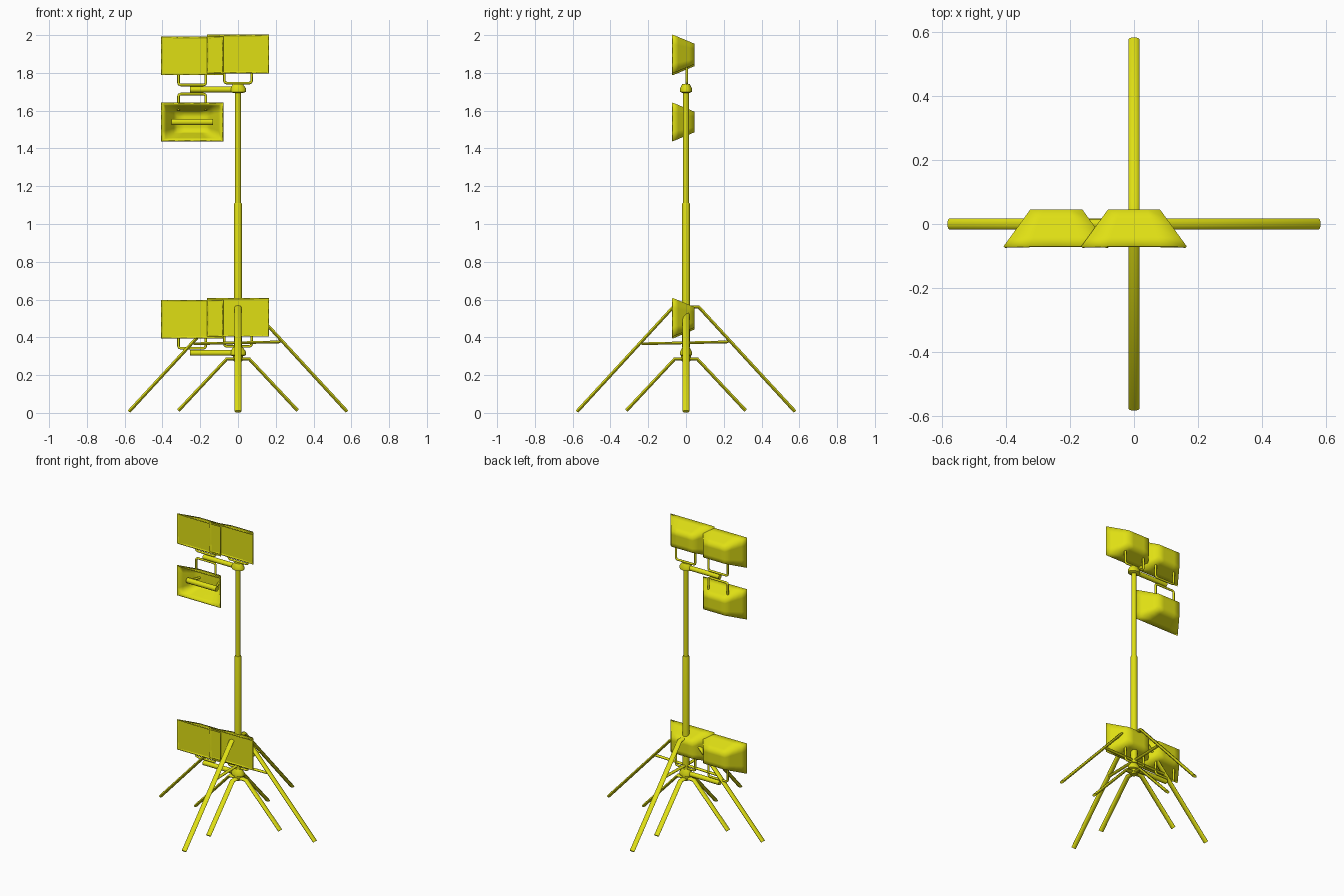
import bpy, bmesh, math
from mathutils import Matrix

cube = bpy.data.objects.get("Cube")
if cube:
    bpy.data.objects.remove(cube, do_unlink=True)

YELLOW = (0.74, 0.74, 0.007, 1)
paint = bpy.data.materials.new("yellow_paint")
paint.use_nodes = True
paint.diffuse_color = YELLOW
paint.node_tree.nodes["Principled BSDF"].inputs["Base Color"].default_value = YELLOW


def add(name, mesh, smooth_angle=None):
    ob = bpy.data.objects.new(name, mesh)
    bpy.context.collection.objects.link(ob)
    mesh.materials.clear()
    mesh.materials.append(paint)
    if smooth_angle:
        bpy.ops.object.select_all(action="DESELECT")
        ob.select_set(True)
        bpy.context.view_layer.objects.active = ob
        bpy.ops.object.shade_smooth_by_angle(angle=math.radians(smooth_angle))
    return ob


def tube(name, points, radius, flat=1.0, turn=0.0):
    """Round tube along a path, widened across y by flat, turned about z."""
    curve = bpy.data.curves.new(name, "CURVE")
    curve.dimensions = "3D"
    curve.bevel_depth = radius
    curve.bevel_resolution = 3
    curve.use_fill_caps = True
    line = curve.splines.new("POLY")
    line.points.add(len(points) - 1)
    for p, co in zip(line.points, points):
        p.co = (*co, 1)
    temp = bpy.data.objects.new(name + "_path", curve)
    mesh = bpy.data.meshes.new_from_object(temp)
    bpy.data.objects.remove(temp)
    mesh.transform(Matrix.Rotation(turn, 4, "Z") @ Matrix.Diagonal((1, flat, 1, 1)))
    return add(name, mesh, 50)


def lathe(name, profile, squash=1.0, sides=24):
    """Turned solid from (radius, z) rings."""
    bm = bmesh.new()
    rings = [[bm.verts.new((r * math.cos(a), squash * r * math.sin(a), z))
              for a in (math.tau * i / sides for i in range(sides))]
             for r, z in profile]
    for low, high in zip(rings, rings[1:]):
        for i in range(sides):
            j = (i + 1) % sides
            bm.faces.new((low[i], low[j], high[j], high[i]))
    bm.faces.new(rings[0][::-1])
    bm.faces.new(rings[-1])
    mesh = bpy.data.meshes.new(name)
    bm.to_mesh(mesh)
    bm.free()
    return add(name, mesh, 40)


def rect(bm, x, z, y, w, h):
    return [bm.verts.new((x + sx * w, y, z + sz * h))
            for sx, sz in ((-1, -1), (1, -1), (1, 1), (-1, 1))]


FRONT, BACK = -0.07, 0.046


def lamp(name, x, z, glazed):
    # Tapered reflector housing, open to the front
    bm = bmesh.new()
    mouth = rect(bm, x, z, FRONT, 0.165, 0.1025)
    rear = rect(bm, x, z, BACK, 0.081, 0.054)
    for i in range(4):
        j = (i + 1) % 4
        bm.faces.new((mouth[i], mouth[j], rear[j], rear[i]))
    bm.faces.new(rear)
    bmesh.ops.recalc_face_normals(bm, faces=bm.faces)
    if sum(f.normal.y for f in bm.faces) < 0:
        bmesh.ops.reverse_faces(bm, faces=bm.faces)
    bmesh.ops.subdivide_edges(bm, edges=bm.edges, cuts=3, use_grid_fill=True)
    mesh = bpy.data.meshes.new(name + "_housing")
    bm.to_mesh(mesh)
    bm.free()
    shell = add(name + "_housing", mesh, 120)
    wall = shell.modifiers.new("wall", "SOLIDIFY")
    wall.thickness = 0.007
    wall.offset = -1
    if glazed:
        # Flat cover pane just behind the rim
        bm = bmesh.new()
        bm.faces.new(rect(bm, x, z, FRONT + 0.005, 0.158, 0.097))
        pane = bpy.data.meshes.new(name + "_pane")
        bm.to_mesh(pane)
        bm.free()
        add(name + "_pane", pane)
    else:
        tube(name + "_bulb", [(x - 0.11, -0.035, z), (x + 0.11, -0.035, z)], 0.018)
        for s in (-1, 1):
            tube(name + "_bulb_holder", [(x + s * 0.1, -0.035, z), (x + s * 0.07, 0.04, z)], 0.007)


def bracket(name, x, base, end):
    # U-shaped carrying handle with softened corners
    d = math.copysign(0.012, end - base)
    half = [(0.06, base), (0.069, base + d * 0.3), (0.072, base + d), (0.072, end)]
    path = [(x - dx, 0.003, z) for dx, z in reversed(half)]
    path += [(x + dx, 0.003, z) for dx, z in half]
    tube(name, path, 0.007)


def lamp_head(prefix, z, low_lamp):
    # Collar, crossbar and the lamps they carry
    lathe(prefix + "_collar", [(0.028, z - 0.018), (0.042, z - 0.012), (0.042, z + 0.006),
                               (0.025, z + 0.03)], 0.75)
    tube(prefix + "_crossbar", [(-0.255, 0, z), (0.03, 0, z)], 0.016)
    lamp(prefix + "_side_lamp", -0.243, z + 0.178, True)
    bracket(prefix + "_side_bracket", -0.243, z + 0.024, z + 0.11)
    lamp(prefix + "_centre_lamp", 0, z + 0.188, True)
    bracket(prefix + "_centre_bracket", 0, z + 0.034, z + 0.12)
    if low_lamp:
        lamp(prefix + "_low_lamp", -0.243, z - 0.172, False)
        bracket(prefix + "_low_bracket", -0.243, z - 0.024, z - 0.11)


# Telescopic mast
lathe("lower_mast", [(0.021, 0.35), (0.021, 1.105), (0.019, 1.112)])
lathe("upper_mast", [(0.0155, 1.1), (0.0155, 1.71)])

# Tall and short lamp heads
lamp_head("upper", 1.712, True)
lamp_head("lower", 0.318, False)

# Two nested sets of four splayed legs
lathe("short_hub", [(0.02, 0.272), (0.026, 0.28), (0.026, 0.305), (0.02, 0.312)])
for i, side in enumerate(("left", "back", "right", "front")):
    turn = i * math.pi / 2
    tube(side + "_long_leg", [(0, 0, 0.56), (0.068, 0, 0.56), (0.577, 0, 0.007)],
         0.0095, 1.85, turn)
    tube(side + "_short_leg", [(0, 0, 0.285), (0.06, 0, 0.285), (0.316, 0, 0.012)],
         0.0095, 1.85, turn)

# Crossed braces between the long legs
for name, turn in (("side_brace", 0), ("depth_brace", math.pi / 2)):
    tube(name, [(-0.235, 0, 0.366), (0.225, 0, 0.376)], 0.0075, 1.5, turn)
